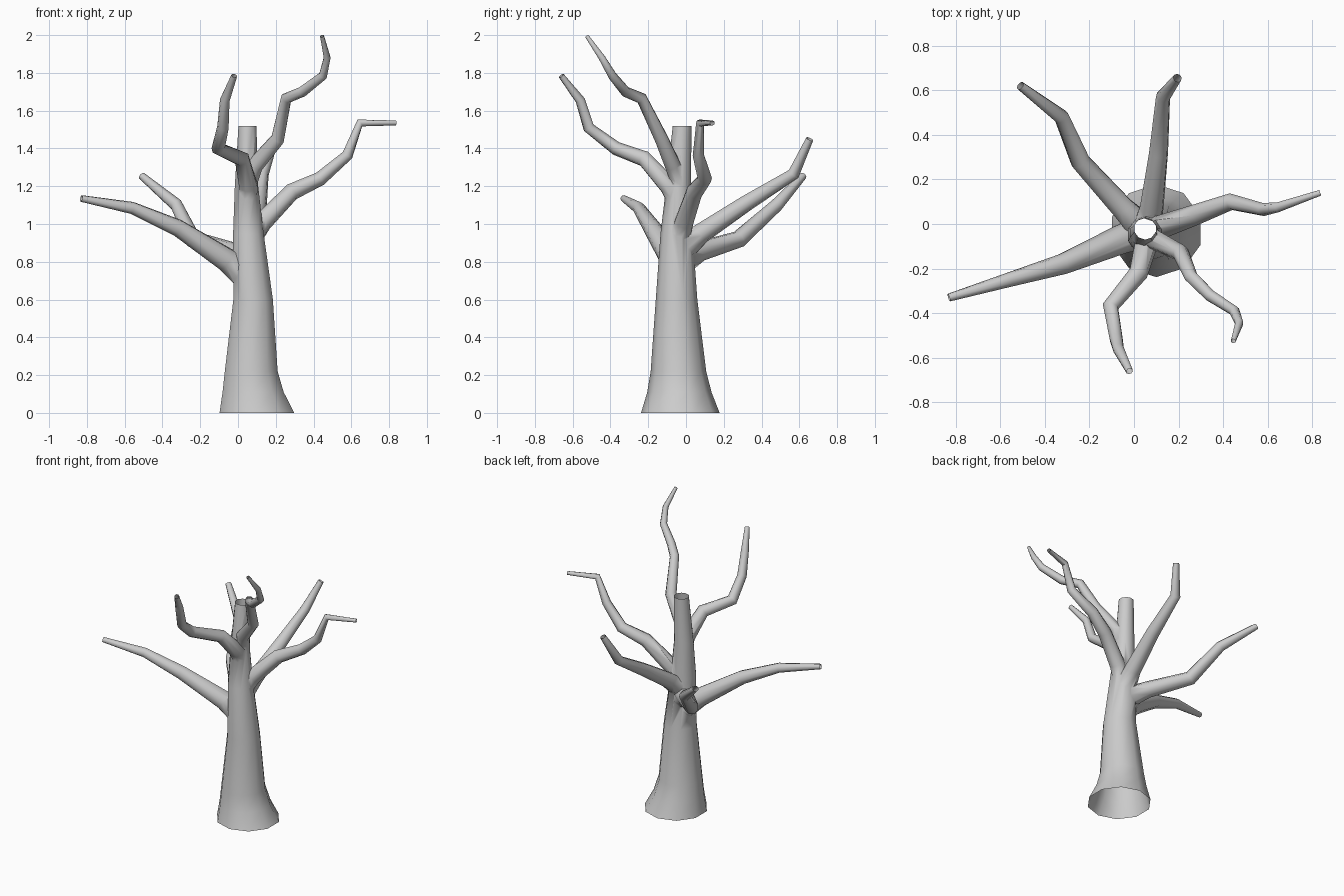
import bpy, bmesh, math
from mathutils import Vector

cube = bpy.data.objects.get("Cube")
if cube:
    bpy.data.objects.remove(cube, do_unlink=True)

bark = bpy.data.materials.new("grey_bark")
bark.use_nodes = True
bark.diffuse_color = (0.6, 0.6, 0.6, 1)
bark.node_tree.nodes["Principled BSDF"].inputs["Base Color"].default_value = (0.6, 0.6, 0.6, 1)


def tube(name, path, sides, level=False):
    """Capped tapering tube through (x, y, z, radius) points."""
    points = [Vector(p[:3]) for p in path]
    bm = bmesh.new()
    rings = []
    side = Vector((1, 0, 0))
    if not level:
        side = (points[1] - points[0]).orthogonal()
    for i, p in enumerate(points):
        ahead = (points[min(i + 1, len(points) - 1)] - p).normalized()
        behind = (p - points[max(i - 1, 0)]).normalized()
        along = Vector((0, 0, 1)) if level else (ahead + behind).normalized()
        side = (side - along * side.dot(along)).normalized()
        other = along.cross(side)
        ring = []
        for k in range(sides):
            a = math.tau * (k + 0.5) / sides
            ring.append(bm.verts.new(p + path[i][3] * (math.cos(a) * side + math.sin(a) * other)))
        rings.append(ring)
    for low, high in zip(rings, rings[1:]):
        for k in range(sides):
            n = (k + 1) % sides
            bm.faces.new((low[k], low[n], high[n], high[k]))
    bm.faces.new(rings[0][::-1])
    bm.faces.new(rings[-1])
    mesh = bpy.data.meshes.new(name)
    bm.to_mesh(mesh)
    bm.free()
    mesh.materials.append(bark)
    obj = bpy.data.objects.new(name, mesh)
    bpy.context.collection.objects.link(obj)
    return obj


# Trunk: flared foot, leaning taper
trunk_path = [(.10, -.03, 0, .208), (.08, -.035, .11, .17), (.07, -.04, .22, .147),
              (.08, -.05, .6, .11), (.055, -.05, .95, .085), (.045, -.04, 1.2, .065),
              (.05, -.02, 1.52, .05)]
trunk = tube("tree_trunk", trunk_path, 10, level=True)

# Branches: root inside the trunk wall, out to a thin tip
branches = {
    "right_branch": [(.03, -.04, .73, .075), (-.06, -.07, .81, .066), (-.32, -.18, .98, .047),
                     (-.56, -.25, 1.085, .033), (-.83, -.33, 1.135, .018)],
    "back_right_branch": [(.04, -.02, .80, .07), (-.05, .07, .855, .055), (-.24, .28, .92, .046),
                          (-.325, .48, 1.10, .035), (-.51, .62, 1.255, .02)],
    "back_branch": [(.06, -.01, .87, .065), (.08, .08, .95, .055), (.11, .32, 1.11, .044),
                    (.13, .57, 1.265, .033), (.195, .655, 1.45, .02)],
    "left_branch": [(.08, -.03, .94, .058), (.13, -.01, 1.01, .053), (.285, .045, 1.17, .046),
                    (.435, .10, 1.24, .038), (.58, .065, 1.365, .03), (.645, .075, 1.535, .022),
                    (.835, .14, 1.535, .013)],
    "front_left_branch": [(.06, -.035, 1.22, .045), (.09, -.07, 1.31, .045), (.21, -.13, 1.45, .038),
                          (.255, -.235, 1.665, .031), (.34, -.32, 1.70, .028),
                          (.45, -.39, 1.785, .024), (.472, -.445, 1.88, .019),
                          (.445, -.525, 1.995, .011)],
    "front_branch": [(.05, -.04, 1.10, .05), (.055, -.09, 1.2, .052), (.02, -.22, 1.345, .043),
                     (-.105, -.37, 1.40, .037), (-.08, -.515, 1.51, .031),
                     (-.07, -.56, 1.655, .026), (-.02, -.66, 1.785, .016)],
}

# Fuse every branch with the trunk into one skin
helpers = []
for name, path in branches.items():
    branch = tube(name, path, 8)
    helpers.append(branch)
    fuse = trunk.modifiers.new(name, 'BOOLEAN')
    fuse.operation = 'UNION'
    fuse.solver = 'EXACT'
    fuse.object = branch
bpy.context.view_layer.update()
evaluated = trunk.evaluated_get(bpy.context.evaluated_depsgraph_get())
fused = bpy.data.meshes.new_from_object(evaluated)
trunk.modifiers.clear()
trunk.data = fused
for branch in helpers:
    bpy.data.objects.remove(branch, do_unlink=True)

# Open the foot, the trunk top and the branch tips
ends = [trunk_path[0], trunk_path[-1]] + [p[-1] for p in branches.values()]
bm = bmesh.new()
bm.from_mesh(fused)
caps = [f for f in bm.faces
        if any((f.calc_center_median() - Vector(e[:3])).length < .008 for e in ends)]
bmesh.ops.delete(bm, geom=caps, context='FACES')
bm.to_mesh(fused)
bm.free()

bpy.ops.object.select_all(action='DESELECT')
trunk.select_set(True)
bpy.context.view_layer.objects.active = trunk
bpy.ops.object.shade_smooth_by_angle(angle=math.radians(60))
